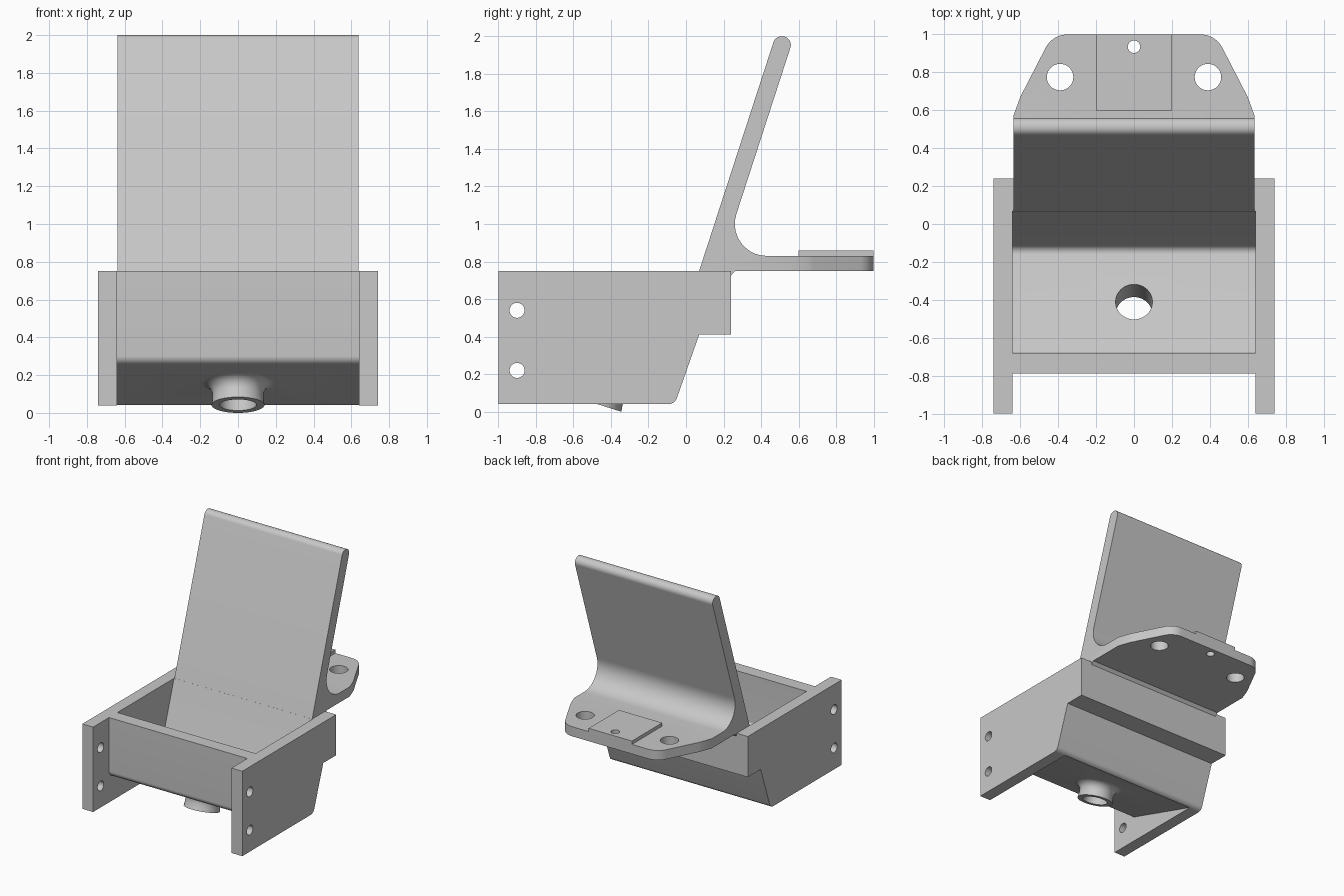
import bpy, bmesh, math
from mathutils import Vector, Matrix

if "Cube" in bpy.data.objects:
    bpy.data.objects.remove(bpy.data.objects["Cube"], do_unlink=True)

grey = bpy.data.materials.new("plain grey")
grey.use_nodes = True
COLOUR = (0.58, 0.58, 0.58, 1)
grey.diffuse_color = COLOUR
grey.node_tree.nodes["Principled BSDF"].inputs["Base Color"].default_value = COLOUR


def rounded(points, steps=10):
    """Replace each corner given as (a, b, radius) by a true arc."""
    out = []
    for i, p in enumerate(points):
        c = Vector(p[:2])
        if len(p) == 2:
            out.append(c)
            continue
        u = (Vector(points[i - 1][:2]) - c).normalized()
        v = (Vector(points[(i + 1) % len(points)][:2]) - c).normalized()
        half = u.angle(v) / 2
        centre = c + (u + v).normalized() * p[2] / math.sin(half)
        start = c + u * p[2] / math.tan(half) - centre
        end = c + v * p[2] / math.tan(half) - centre
        sweep = math.pi - 2 * half
        for k in range(steps + 1):
            t = k / steps
            w = (start * math.sin((1 - t) * sweep) + end * math.sin(t * sweep)) / math.sin(sweep)
            out.append(centre + w)
    return out


def finish(name, bm):
    bmesh.ops.recalc_face_normals(bm, faces=bm.faces)
    mesh = bpy.data.meshes.new(name)
    bm.to_mesh(mesh)
    bm.free()
    mesh.materials.append(grey)
    obj = bpy.data.objects.new(name, mesh)
    bpy.context.collection.objects.link(obj)
    return obj


def prism(name, points, axis, lo, hi):
    """Extrude a rounded outline along x (outline in y, z) or z (outline in x, y)."""
    bm = bmesh.new()
    place = (lambda p: (lo, p.x, p.y)) if axis == "x" else (lambda p: (p.x, p.y, lo))
    face = bm.faces.new([bm.verts.new(place(p)) for p in rounded(points)])
    new = bmesh.ops.extrude_face_region(bm, geom=[face])["geom"]
    shift = (hi - lo, 0, 0) if axis == "x" else (0, 0, hi - lo)
    bmesh.ops.translate(bm, vec=shift, verts=[g for g in new if isinstance(g, bmesh.types.BMVert)])
    return finish(name, bm)


def lathe(name, profile, matrix, sides=48):
    """Solid of revolution from (radius, height) points, capped at both ends."""
    bm = bmesh.new()
    rings = [[bm.verts.new((r * math.cos(math.tau * k / sides), r * math.sin(math.tau * k / sides), h))
              for k in range(sides)] for r, h in profile]
    for a, b in zip(rings, rings[1:]):
        for k in range(sides):
            n = (k + 1) % sides
            bm.faces.new((a[k], a[n], b[n], b[k]))
    bm.faces.new(rings[0])
    bm.faces.new(rings[-1])
    bmesh.ops.transform(bm, matrix=matrix, verts=bm.verts)
    return finish(name, bm)


def select_only(obj):
    bpy.ops.object.select_all(action="DESELECT")
    obj.select_set(True)
    bpy.context.view_layer.objects.active = obj


def combine(target, tool, operation):
    mod = target.modifiers.new("combine", "BOOLEAN")
    mod.operation, mod.object, mod.solver = operation, tool, "EXACT"
    select_only(target)
    bpy.ops.object.modifier_apply(modifier=mod.name)
    bpy.data.objects.remove(tool, do_unlink=True)


# Bracket body: side silhouette, hollowed above and below the sloping floor
body = prism("bracket_body", [(-1, 0.04), (-0.06, 0.04, 0.05), (0.07, 0.41), (0.24, 0.41),
                              (0.24, 0.75), (-1, 0.75)], "x", -0.74, 0.74)
combine(body, prism("cavity", [(-0.68, 0.9), (-0.68, 0.34, 0.02), (-0.124, 0.165, 0.04),
                               (0.119, 0.9)], "x", -0.64, 0.64), "DIFFERENCE")
combine(body, prism("front_recess", [(-1.1, 0.9), (-0.79, 0.9), (-0.79, 0.265, 0.05),
                                     (-0.08, 0.041), (-0.08, -0.1), (-1.1, -0.1)],
                    "x", -0.64, 0.64), "DIFFERENCE")

# Flared drain spout, square to the sloping floor
tilt = Matrix.Translation((0, -0.478, 0.042)) @ Matrix.Rotation(math.radians(-17.5), 4, "X")
flare = [(0.2 - 0.065 * math.cos(t * math.pi / 16), 0.055 + 0.065 * math.sin(t * math.pi / 16))
         for t in range(9)]
combine(body, lathe("spout", [(0.14, 0), (0.136, 0.03)] + flare + [(0.2, 0.15)], tilt), "UNION")
combine(body, lathe("spout_bore", [(0.097, -0.1), (0.097, 0.4)], tilt), "DIFFERENCE")

# Mounting holes through both side plates
for z in (0.22, 0.54):
    across = Matrix.Translation((0, -0.9, z)) @ Matrix.Rotation(math.pi / 2, 4, "Y")
    combine(body, lathe("side_hole", [(0.04, -1), (0.04, 1)], across, 32), "DIFFERENCE")

# Leaning panel and rear shelf in one bent section
arm = prism("panel_and_shelf", [(0.07, 0.75), (0.15, 0.72), (0.235, 0.72), (0.262, 0.75), (1, 0.75),
                                (1, 0.83), (0.196, 0.83, 0.17), (0.576, 2, 0.046),
                                (0.476, 2, 0.046)], "x", -0.637, 0.637)
# Trim the shelf to its tapered, rounded outline
half = [(0.66, 0), (0.66, 0.45), (0.637, 0.568), (0.6, 0.67, 0.15), (0.43, 1, 0.13)]
mirrored = [(-p[0], *p[1:]) for p in reversed(half)]
combine(arm, prism("shelf_outline", half + mirrored, "z", 0, 2.2), "INTERSECT")
# Raised pad, then the shelf holes
combine(arm, prism("pad", [(-0.2, 0.6), (0.2, 0.6), (0.2, 1), (-0.2, 1)], "z", 0.8, 0.858), "UNION")
for x, y, r in ((-0.39, 0.775, 0.07), (0.39, 0.775, 0.07), (0, 0.935, 0.033)):
    combine(arm, lathe("shelf_hole", [(r, 0.5), (r, 1.1)], Matrix.Translation((x, y, 0)), 32),
            "DIFFERENCE")

# Smooth curved areas, keep hard edges
for obj in (body, arm):
    select_only(obj)
    bpy.ops.object.shade_smooth_by_angle(angle=math.radians(30))
